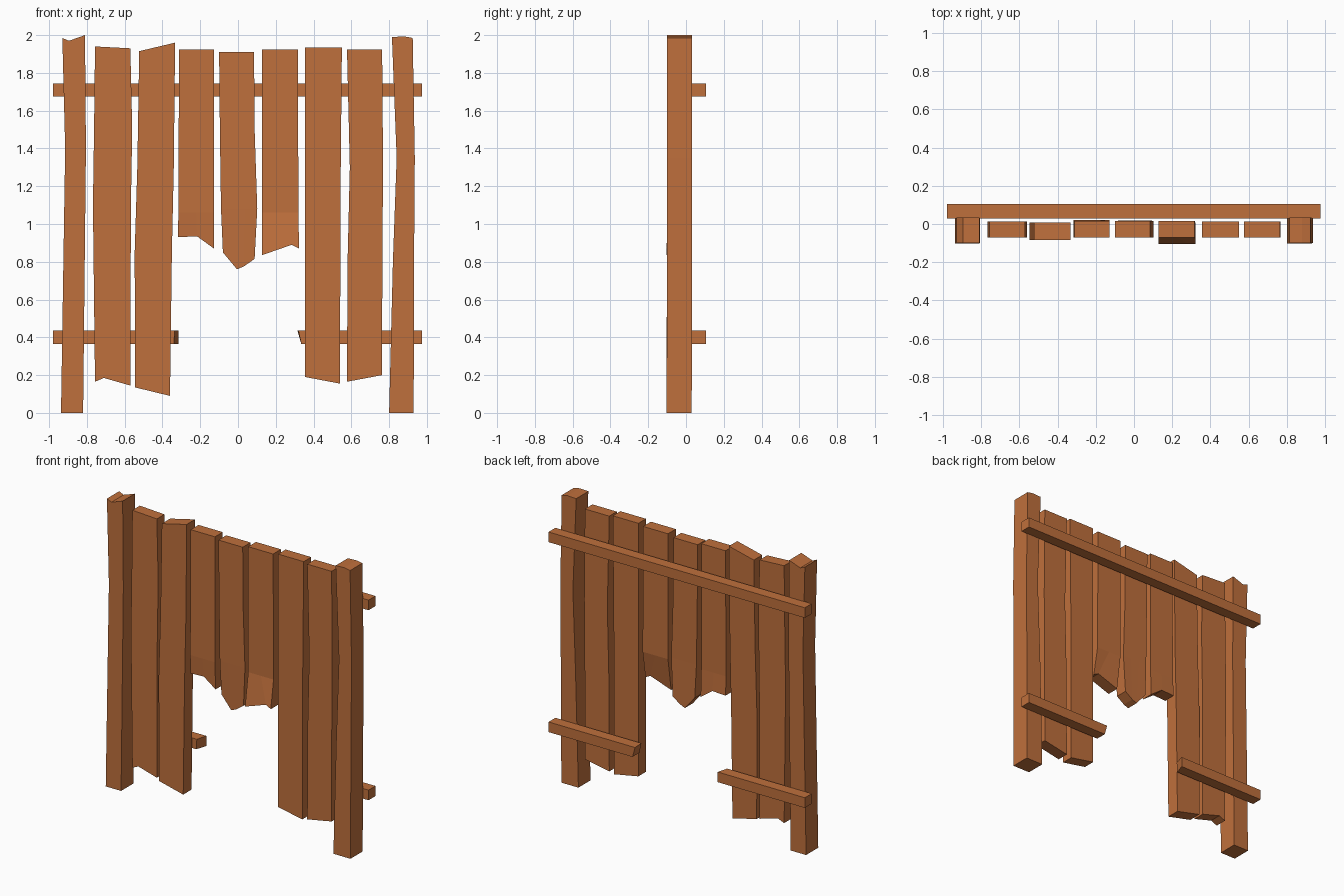
import bpy

if "Cube" in bpy.data.objects:
    bpy.data.objects.remove(bpy.data.objects["Cube"])

wood = bpy.data.materials.new("wood")
wood.diffuse_color = (0.52, 0.16, 0.045, 1)
wood.use_nodes = True
wood.node_tree.nodes["Principled BSDF"].inputs["Base Color"].default_value = wood.diffuse_color


def add_mesh(name, verts, faces):
    me = bpy.data.meshes.new(name)
    me.from_pydata(verts, [], faces)
    me.materials.append(wood)
    ob = bpy.data.objects.new(name, me)
    bpy.context.collection.objects.link(ob)


def board(name, y0, y1, top, bands, bottom):
    """Loft an upright board. top/bottom: broken edge points (x, z), left to right,
    equal in number; bands: (x left, x right, z, y shift); y shift of the last band
    continues to the bottom through the optional fourth item."""
    n = max(len(top), len(bottom[0]))
    end, shift = bottom

    def pad(points):
        # a straight edge gets evenly spread inner points
        if len(points) == n:
            return points
        (xa, za), (xb, zb) = points
        return [(xa + (xb - xa) * i / (n - 1), za + (zb - za) * i / (n - 1)) for i in range(n)]

    rows = [(pad(top), 0)]
    rows += [(pad([(a, z), (b, z)]), d) for a, b, z, d in bands]
    rows += [(pad(end), shift)]
    verts = [(x, y + d, z) for pts, d in rows for y in (y0, y1) for x, z in pts]
    faces = []
    for r in range(len(rows) - 1):
        a, b = r * 2 * n, (r + 1) * 2 * n
        for i in range(n - 1):
            faces.append((a + i, b + i, b + i + 1, a + i + 1))
            faces.append((a + n + i + 1, b + n + i + 1, b + n + i, a + n + i))
        faces.append((a, a + n, b + n, b))
        faces.append((a + n - 1, b + n - 1, b + 2 * n - 1, a + 2 * n - 1))
    e = (len(rows) - 1) * 2 * n
    for i in range(n - 1):
        faces.append((i, i + 1, n + i + 1, n + i))
        faces.append((e + i, e + n + i, e + n + i + 1, e + i + 1))
    add_mesh(name, verts, faces)


def rail(name, z0, z1, left, right):
    """Bar along x; left/right give x at the front-low, back-low, back-high, front-high corners."""
    yz = [(0.03, z0), (0.105, z0), (0.105, z1), (0.03, z1)]
    verts = [(x, y, z) for xs in (left, right) for x, (y, z) in zip(xs, yz)]
    faces = [(3, 2, 1, 0), (4, 5, 6, 7)]
    faces += [(i, (i + 1) % 4, (i + 1) % 4 + 4, i + 4) for i in range(4)]
    add_mesh(name, verts, faces)


# Posts
board("left_post", -0.10, 0.033, [(-0.93, 1.985), (-0.895, 1.97), (-0.81, 2.0)],
      [(-0.915, -0.805, 1.4, 0)], ([(-0.937, 0), (-0.82, 0)], -0.003))
board("right_post", -0.10, 0.033, [(0.815, 1.99), (0.88, 1.993), (0.925, 1.985)],
      [(0.84, 0.936, 1.35, 0), (0.82, 0.932, 0.8, 0)], ([(0.80, 0), (0.93, 0)], -0.003))

# Full-length planks
board("plank_1", -0.07, 0.012, [(-0.757, 1.94), (-0.57, 1.93)],
      [(-0.762, -0.56, 1.5, 0), (-0.768, -0.567, 1.1, 0)],
      ([(-0.757, 0.165), (-0.71, 0.185), (-0.57, 0.145)], 0))
board("plank_2", -0.083, 0.008, [(-0.523, 1.915), (-0.333, 1.96)],
      [(-0.533, -0.34, 1.3, 0), (-0.547, -0.35, 0.85, 0)],
      ([(-0.545, 0.135), (-0.36, 0.09)], 0))
board("plank_6", -0.07, 0.012, [(0.355, 1.935), (0.55, 1.935)],
      [(0.355, 0.543, 1.2, 0)], ([(0.355, 0.19), (0.54, 0.155)], 0))
board("plank_7", -0.07, 0.012, [(0.577, 1.925), (0.763, 1.925)],
      [(0.592, 0.768, 1.3, 0), (0.58, 0.764, 0.8, 0)],
      ([(0.577, 0.165), (0.763, 0.2)], 0))

# Snapped planks above the hole
board("plank_3", -0.07, 0.015, [(-0.312, 1.925), (-0.127, 1.925)],
      [(-0.316, -0.127, 1.06, 0)],
      ([(-0.317, 0.93), (-0.217, 0.935), (-0.127, 0.87)], 0.007))
board("plank_4", -0.07, 0.015, [(-0.10, 1.91), (0.085, 1.91)],
      [(-0.096, 0.088, 1.5, 0), (-0.09, 0.102, 1.08, 0)],
      ([(-0.08, 0.85), (-0.005, 0.76), (0.03, 0.775), (0.088, 0.815)], 0.004))
board("plank_5", -0.07, 0.015, [(0.127, 1.925), (0.317, 1.925)],
      [(0.127, 0.32, 1.06, 0)],
      ([(0.127, 0.835), (0.285, 0.89), (0.323, 0.87)], -0.034))

# Rails on the back, the lower one broken in two
rail("top_rail", 1.675, 1.745, [-0.98] * 4, [0.975] * 4)
rail("lower_rail_left", 0.365, 0.435, [-0.98] * 4, [-0.34, -0.315, -0.315, -0.335])
rail("lower_rail_right", 0.365, 0.435, [0.335, 0.335, 0.315, 0.32], [0.975] * 4)
